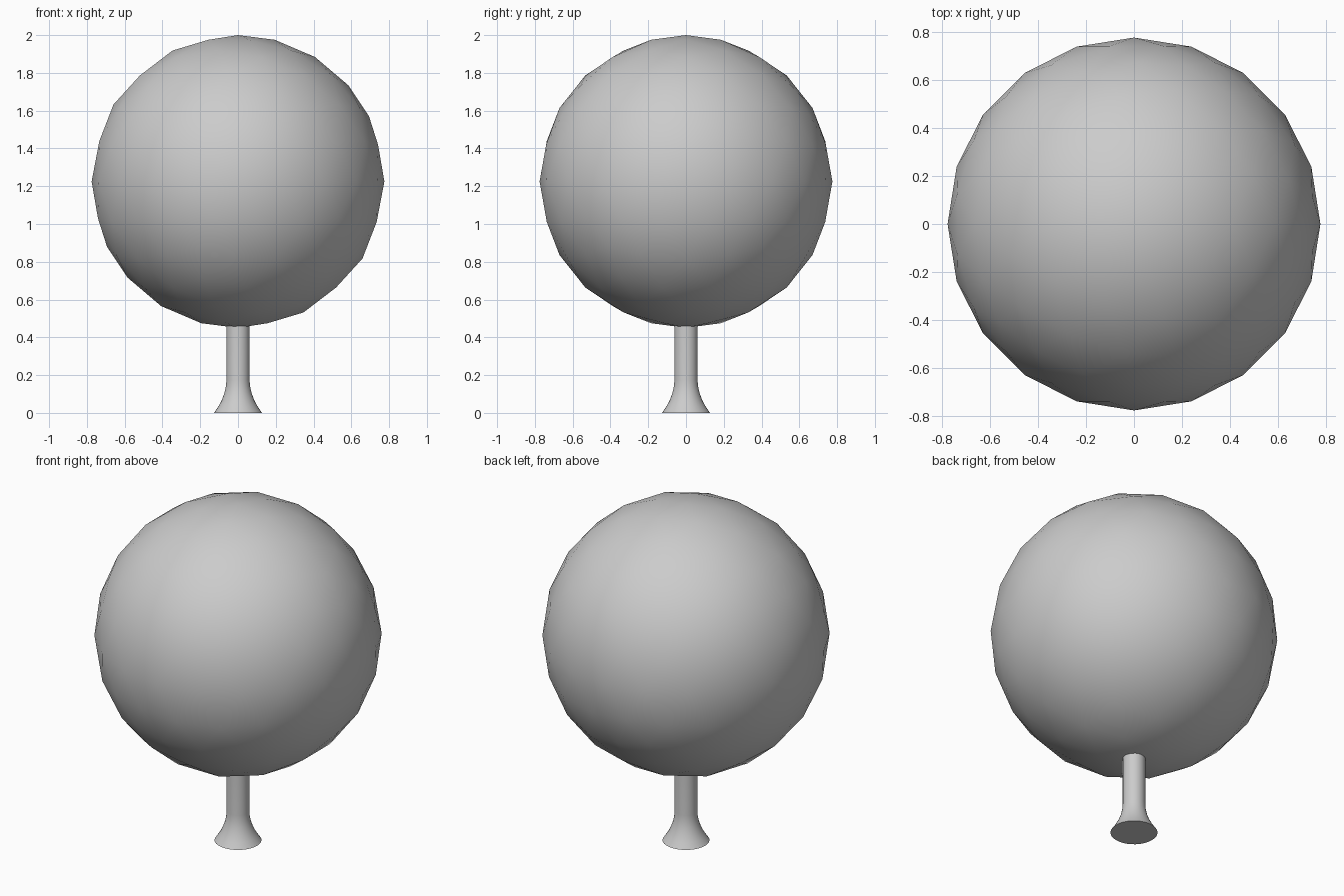
import bpy, bmesh, math

if "Cube" in bpy.data.objects:
    bpy.data.objects.remove(bpy.data.objects["Cube"])

# Crown: coarse icosphere, smooth shaded
bpy.ops.mesh.primitive_ico_sphere_add(subdivisions=3, radius=0.775, location=(0, 0, 1.225))
crown = bpy.context.object
crown.name = "tree_crown"
bpy.ops.object.shade_smooth()

# Trunk: straight stem flaring out at the foot, closed at both ends
profile = [(0.127, 0), (0.105, 0.032), (0.086, 0.067), (0.072, 0.105),
           (0.064, 0.14), (0.061, 0.175), (0.061, 0.5)]
sides = 32
bm = bmesh.new()
rings = [[bm.verts.new((r * math.cos(2 * math.pi * i / sides),
                        r * math.sin(2 * math.pi * i / sides), z))
          for i in range(sides)] for r, z in profile]
for low, high in zip(rings, rings[1:]):
    for i in range(sides):
        j = (i + 1) % sides
        bm.faces.new((low[i], low[j], high[j], high[i]))
bm.faces.new(rings[0][::-1])
bm.faces.new(rings[-1])
mesh = bpy.data.meshes.new("tree_trunk")
bm.to_mesh(mesh)
bm.free()
trunk = bpy.data.objects.new("tree_trunk", mesh)
bpy.context.collection.objects.link(trunk)
bpy.ops.object.select_all(action='DESELECT')
trunk.select_set(True)
bpy.context.view_layer.objects.active = trunk
bpy.ops.object.shade_smooth_by_angle(angle=math.radians(40))
